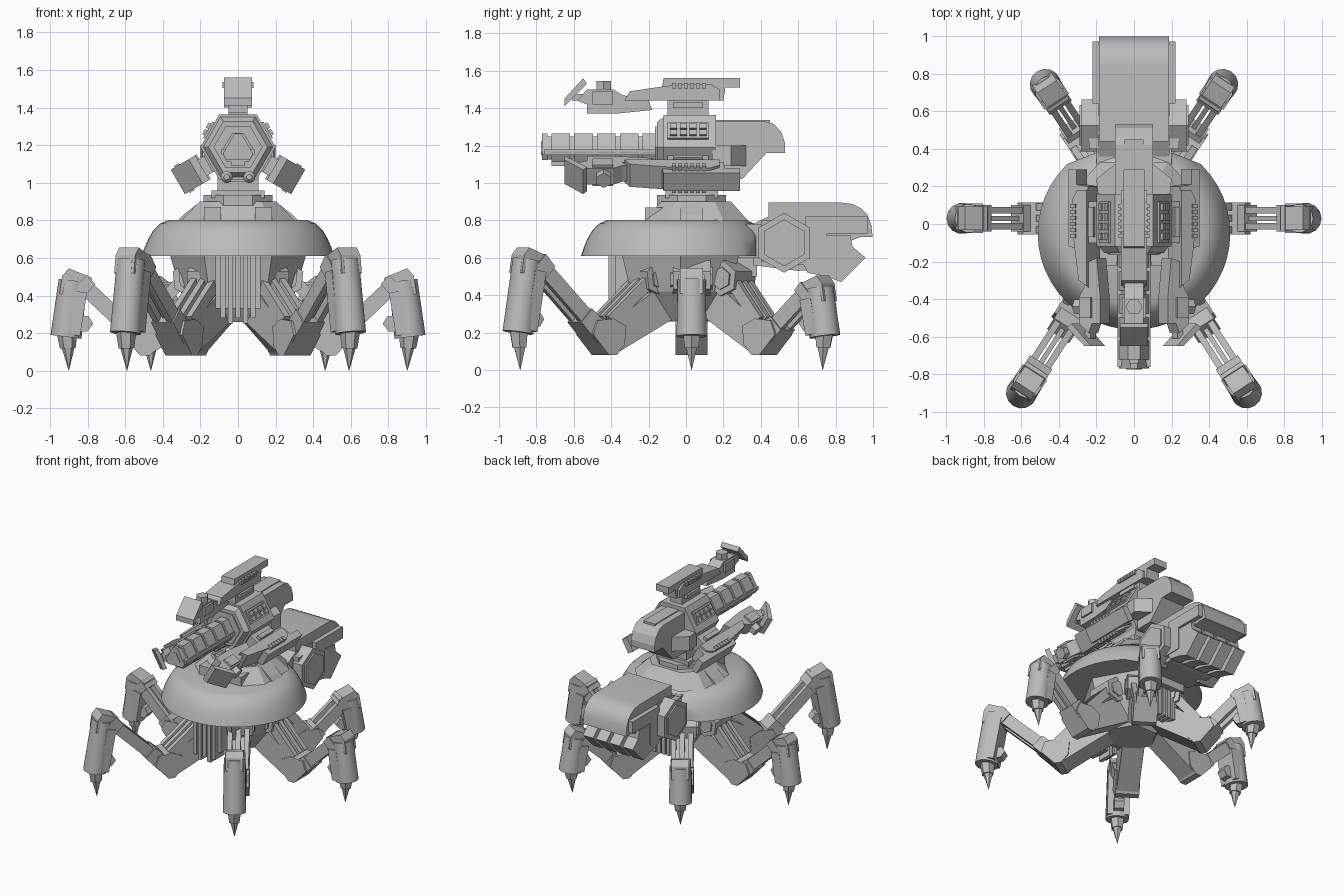
import bpy, bmesh, math
from mathutils import Matrix, Vector

I = Matrix.Identity(4)
grey = bpy.data.materials.new("plain grey")
grey.diffuse_color = (0.5, 0.5, 0.5, 1)


def prism(bm, pts, lo, hi, axis='x', M=I, taper=1.0):
    """Extrude a 2D outline along an axis; the far end may be scaled."""
    cx = sum(p[0] for p in pts) / len(pts)
    cy = sum(p[1] for p in pts) / len(pts)
    put = {'x': lambda a, b, w: (w, a, b), 'y': lambda a, b, w: (a, w, b),
           'z': lambda a, b, w: (a, b, w)}[axis]
    rings = []
    for w, s in ((lo, 1.0), (hi, taper)):
        rings.append([bm.verts.new(M @ Vector(put(cx + (a - cx) * s, cy + (b - cy) * s, w)))
                      for a, b in pts])
    n = len(pts)
    bm.faces.new(rings[0])
    bm.faces.new(rings[1][::-1])
    for i in range(n):
        j = (i + 1) % n
        bm.faces.new((rings[0][i], rings[1][i], rings[1][j], rings[0][j]))


def box(bm, x0, x1, y0, y1, z0, z1, M=I):
    prism(bm, [(y0, z0), (y1, z0), (y1, z1), (y0, z1)], x0, x1, 'x', M)


def ngon(n, r, c=(0, 0), start=0.0):
    return [(c[0] + r * math.cos(start + i * math.tau / n),
             c[1] + r * math.sin(start + i * math.tau / n)) for i in range(n)]


def seg(bm, a, b, ta, tb, x0, x1, M):
    """Flat beam in the y-z plane from a to b with half thicknesses."""
    a, b = Vector(a), Vector(b)
    d = (b - a).normalized()
    n = Vector((-d.y, d.x))
    prism(bm, [a + n * ta, a - n * ta, b - n * tb, b + n * tb], x0, x1, 'x', M)


def tube(bm, a, b, r1, r2, n, M=I):
    a, b = Vector(a), Vector(b)
    q = (b - a).to_track_quat('Z', 'Y').to_matrix().to_4x4()
    bmesh.ops.create_cone(bm, cap_ends=True, segments=n, radius1=r1, radius2=r2,
                          depth=(b - a).length, matrix=M @ Matrix.Translation((a + b) / 2) @ q)


def finish(name, bm, smooth=None):
    bmesh.ops.recalc_face_normals(bm, faces=bm.faces)
    me = bpy.data.meshes.new(name)
    bm.to_mesh(me)
    bm.free()
    me.materials.append(grey)
    ob = bpy.data.objects.new(name, me)
    bpy.context.collection.objects.link(ob)
    if smooth:
        bpy.ops.object.select_all(action='DESELECT')
        ob.select_set(True)
        bpy.context.view_layer.objects.active = ob
        bpy.ops.object.shade_smooth_by_angle(angle=math.radians(smooth))


# Round shell, lathed and cut at the back
bm = bmesh.new()
rings = []
for r, z in ((0.512, 0.61), (0.497, 0.655), (0.478, 0.7), (0.452, 0.745), (0.415, 0.782), (0.37, 0.802)):
    rings.append([bm.verts.new((x, y - 0.05, z)) for x, y in ngon(48, r)])
for a, b in zip(rings, rings[1:]):
    for i in range(48):
        bm.faces.new((a[i], a[(i + 1) % 48], b[(i + 1) % 48], b[i]))
bm.faces.new(rings[0][::-1])
bm.faces.new(rings[-1])
for p, no in (((0, 0.375, 0.7), (0, 1, 0)), ((0.38, 0.31, 0.7), (0.36, 0.93, 0)), ((-0.38, 0.31, 0.7), (-0.36, 0.93, 0))):
    bmesh.ops.bisect_plane(bm, geom=bm.verts[:] + bm.edges[:] + bm.faces[:],
                           plane_co=p, plane_no=no, clear_outer=True)
    bmesh.ops.holes_fill(bm, edges=[e for e in bm.edges if e.is_boundary])
finish("shell", bm, 30)

# Lower hull with front and back grilles
bm = bmesh.new()
C = (0, -0.03)
prism(bm, ngon(6, 0.36, C, 0), 0.61, 0.42, 'z', I, 0.85)
prism(bm, ngon(6, 0.306, C, 0), 0.42, 0.26, 'z', I, 0.6)
box(bm, -0.12, 0.12, -0.38, -0.2, 0.33, 0.61)
box(bm, -0.12, 0.12, 0.1, 0.32, 0.3, 0.61)
for i in range(5):
    x = -0.08 + i * 0.04
    box(bm, x - 0.014, x + 0.014, -0.415, -0.3, 0.25 if i % 2 else 0.28, 0.61)
    box(bm, x - 0.014, x + 0.014, 0.25, 0.335, 0.28, 0.61)
finish("lower_hull", bm)


# Legs: hip, thigh, elbow, arm, knee, shin, foot spike
def leg(name, ang, E, K, S, tip):
    M = Matrix.Translation((0, 0.03, 0)) @ Matrix.Rotation(math.radians(ang - 90), 4, 'Z')
    E, K, S = Vector(E), Vector(K), Vector(S)
    bm = bmesh.new()
    hip = Vector((0.26, 0.49))
    seg(bm, (0.1, 0.42), E + Vector((0.01, 0.025)), 0.1, 0.078, -0.078, 0.078, M)
    prism(bm, ngon(6, 0.095, hip, 0.4), -0.1, 0.1, 'x', M)
    prism(bm, ngon(6, 0.06, hip, 0.4), -0.112, 0.112, 'x', M)
    for x in (-0.06, 0, 0.06):
        seg(bm, hip + Vector((0.02, 0.01)), E + Vector((0.01, 0.13)), 0.035, 0.03, x - 0.018, x + 0.018, M)
    # elbow block
    prism(bm, [E + Vector(p) for p in ((-0.07, 0.0), (-0.02, -0.055), (0.03, -0.055), (0.13, 0.055),
                                       (0.1, 0.13), (0.0, 0.14), (-0.08, 0.1))], -0.085, 0.085, 'x', M)
    # arm: two rails, a centre rod, and collars
    A, B = E + Vector((0.05, 0.05)), K + Vector((-0.03, 0))
    seg(bm, A, A.lerp(B, 0.27), 0.058, 0.05, -0.07, 0.07, M)
    for s in (-1, 1):
        seg(bm, A, B, 0.042, 0.042, s * 0.025, s * 0.06, M)
    seg(bm, A, B, 0.015, 0.015, -0.013, 0.013, M)
    seg(bm, A.lerp(B, 0.84), B, 0.048, 0.055, -0.07, 0.07, M)
    # knee cap
    prism(bm, [K + Vector(p) for p in ((-0.1, -0.02), (-0.09, 0.025), (0.03, 0.075), (0.065, 0.035),
                                       (0.08, -0.06), (-0.05, -0.08))], -0.062, 0.062, 'x', M)
    # shin and inner fin
    top = K + Vector((0.008, 0.01))
    tube(bm, (0, top.x, top.y), (0, S.x, S.y), 0.076, 0.083, 14, M)
    seg(bm, top + Vector((-0.04, -0.06)), S + Vector((-0.04, 0.01)), 0.035, 0.035, -0.078, 0.078, M)
    f = S + Vector((-0.02, 0))
    prism(bm, [f + Vector(p) for p in ((0, 0.12), (-0.1, 0.11), (-0.125, 0.07), (-0.095, 0.03), (0, 0.02))],
          -0.035, 0.035, 'x', M)
    # ankle and spike
    tube(bm, (0, S.x - 0.005, S.y + 0.02), (0, tip + 0.005, 0.12), 0.055, 0.042, 6, M)
    tube(bm, (0, tip + 0.004, 0.13), (0, tip, 0), 0.036, 0.001, 6, M)
    finish(name, bm, 30)


for side, s in (("right", 1), ("left", -1)):
    a = lambda d: d if s == 1 else 180 - d
    leg("front_leg_" + side, a(-57.2), (0.55, 0.135), (1.04, 0.58), (1.105, 0.2), 1.09)
    leg("middle_leg_" + side, a(0), (0.49, 0.135), (0.87, 0.47), (0.915, 0.18), 0.9)
    leg("back_leg_" + side, a(56.5), (0.46, 0.135), (0.81, 0.43), (0.855, 0.18), 0.84)

# Turret base on the shell
bm = bmesh.new()
prism(bm, [(-0.3, -0.1), (-0.18, -0.22), (0.18, -0.22), (0.3, -0.1), (0.3, 0.2), (0.18, 0.33),
           (-0.18, 0.33), (-0.3, 0.2)], 0.8, 0.9, 'z', I, 0.68)
prism(bm, ngon(8, 0.2, (0, 0.03), math.pi / 8), 0.88, 0.935, 'z')
box(bm, -0.14, 0.14, -0.11, 0.17, 0.92, 0.96)
for s in (-1, 1):
    prism(bm, [(s * 0.32, 0.8), (s * 0.29, 0.83), (s * 0.2, 0.9), (s * 0.1, 0.9), (s * 0.1, 0.8)], -0.03, 0.09, 'y')
    box(bm, s * 0.09, s * 0.18, -0.22, -0.1, 0.8, 0.87)
box(bm, -0.11, 0.11, -0.09, 0.15, 0.95, 1.06)
finish("turret_base", bm)

# Turret body: hexagon section with side plates and a front frame
CZ = 1.19
bm = bmesh.new()
prism(bm, ngon(6, 0.2, (0, CZ)), -0.12, 0.16, 'y')
prism(bm, ngon(6, 0.185, (0, CZ)), -0.12, -0.155, 'y', I, 0.85)
prism(bm, ngon(6, 0.13, (0, CZ)), -0.14, -0.165, 'y')
for k in range(3):
    M = Matrix.Translation((0, 0, CZ)) @ Matrix.Rotation(math.radians(60 + 120 * k), 4, 'Y')
    box(bm, -0.05, 0.05, -0.1, 0.12, 0.15, 0.185, M)
    for i in range(4):
        for x in (-0.02, 0.02):
            y = -0.085 + i * 0.052
            box(bm, x - 0.016, x + 0.016, y, y + 0.038, 0.18, 0.2, M)
for s in (-1, 1):
    tube(bm, (s * 0.06, -0.05, 1.03), (s * 0.06, -0.2, 1.03), 0.032, 0.032, 10)
    tube(bm, (s * 0.06, -0.2, 1.03), (s * 0.06, -0.22, 1.03), 0.032, 0.015, 10)
finish("turret_body", bm)

# Turret counterweight
bm = bmesh.new()
back = [(0.12, 1.33), (0.42, 1.33), (0.47, 1.315), (0.51, 1.27), (0.53, 1.21), (0.53, 1.16),
        (0.43, 1.16), (0.3, 1.02), (0.12, 1.02)]
prism(bm, back, -0.1, 0.1)
prism(bm, [(-0.19, 0.14), (-0.2, 0.24), (-0.1, 0.32), (0.1, 0.32), (0.2, 0.24), (0.19, 0.14)], 1.09, 1.2, 'z')
box(bm, -0.05, 0.05, 0.14, 0.45, 1.3, 1.337)
finish("turret_counterweight", bm)

# Main barrel: clipped triangle core with spaced jackets
bm = bmesh.new()
tri = lambda r, d: [(r * math.cos(math.radians(c + e)), 1.18 + r * math.sin(math.radians(c + e)))
                    for c in (90, 210, 330) for e in (-d, d)]
prism(bm, tri(0.072, 20), -0.75, -0.1, 'y')
prism(bm, tri(0.085, 12), -0.77, -0.74, 'y')
prism(bm, tri(0.045, 12), -0.775, -0.77, 'y')
for i in range(5):
    y = -0.72 + i * 0.122
    prism(bm, tri(0.09, 20), y, y + 0.1, 'y')
    box(bm, -0.035, 0.035, y, y + 0.1, 1.09, 1.14)
for s in (-1, 1):
    box(bm, s * 0.05, s * 0.088, -0.76, -0.13, 1.15, 1.18)
finish("main_barrel", bm)

# Three secondary guns set around the turret
for k, nm in enumerate(("top_gun", "right_gun", "left_gun")):
    M = Matrix.Translation((0, 0, CZ)) @ Matrix.Rotation(math.radians(120 * k), 4, 'Y') @ Matrix.Translation((0, 0, -CZ))
    bm = bmesh.new()
    prism(bm, [(-0.33, 1.45), (-0.13, 1.5), (-0.12, 1.56), (0.29, 1.56), (0.29, 1.51), (0.21, 1.51),
               (0.2, 1.44), (-0.34, 1.44)], -0.055, 0.055, 'x', M)
    prism(bm, [(-0.33, 1.44), (-0.3, 1.49), (-0.13, 1.515), (0.0, 1.53), (0.13, 1.53), (0.18, 1.5),
               (0.18, 1.44)], -0.07, 0.07, 'x', M)
    box(bm, -0.05, 0.05, -0.1, 0.12, 1.34, 1.46, M)
    box(bm, -0.075, 0.075, -0.07, 0.09, 1.4, 1.43, M)
    for i in range(6):
        y = -0.075 + i * 0.032
        box(bm, -0.083, 0.083, y, y + 0.022, 1.505, 1.535, M)
    # receiver, muzzle block and sight
    prism(bm, [(-0.58, 1.44), (-0.53, 1.5), (-0.39, 1.5), (-0.34, 1.47), (-0.2, 1.44), (-0.18, 1.39),
               (-0.38, 1.37), (-0.53, 1.37), (-0.53, 1.42)], -0.05, 0.05, 'x', M)
    box(bm, -0.065, 0.065, -0.5, -0.39, 1.42, 1.49, M)
    prism(bm, ngon(6, 0.045, (0, -0.44)), 1.49, 1.545, 'z', M)
    # slanted front shield
    prism(bm, [(-0.65, 1.41), (-0.65, 1.45), (-0.55, 1.56), (-0.53, 1.53)], -0.075, 0.075, 'x', M)
    box(bm, -0.03, 0.03, -0.61, -0.5, 1.44, 1.475, M)
    finish(nm, bm)

# Rear pack: curved cover
bm = bmesh.new()
prism(bm, [(0.44, 0.895), (0.83, 0.895), (0.89, 0.888), (0.935, 0.865), (0.97, 0.83), (0.99, 0.78), (0.998, 0.71),
           (0.93, 0.71), (0.8, 0.66), (0.44, 0.66)], -0.185, 0.185)
finish("rear_pack_cover", bm, 25)

# Rear pack: body, hex side plates and rear teeth
bm = bmesh.new()
prism(bm, [(0.36, 0.56), (0.36, 0.78), (0.44, 0.82), (0.8, 0.82), (0.9, 0.71), (0.75, 0.54), (0.6, 0.53)], -0.19, 0.19)
box(bm, -0.22, 0.22, 0.55, 0.75, 0.56, 0.73)
box(bm, -0.22, 0.22, 0.64, 0.97, 0.73, 0.82)
box(bm, -0.24, 0.24, 0.4, 0.46, 0.58, 0.8)
for s in (-1, 1):
    c = (0.525, 0.68)
    prism(bm, ngon(6, 0.16, c, math.pi / 6), s * 0.15, s * 0.28, 'x')
    prism(bm, ngon(6, 0.125, c, math.pi / 6), s * 0.28, s * 0.29, 'x')
for x in (-0.171, -0.057, 0.057, 0.171):
    prism(bm, [(0.6, 0.62), (0.65, 0.52), (0.75, 0.5), (0.83, 0.47), (0.96, 0.6), (0.89, 0.66), (0.88, 0.72), (0.6, 0.72)],
          x - 0.044, x + 0.044)
finish("rear_pack_body", bm)

# Link between hull and rear pack
bm = bmesh.new()
box(bm, -0.2, 0.2, 0.28, 0.45, 0.6, 0.78)
box(bm, -0.14, 0.14, 0.2, 0.38, 0.5, 0.62)
finish("rear_pack_link", bm)
